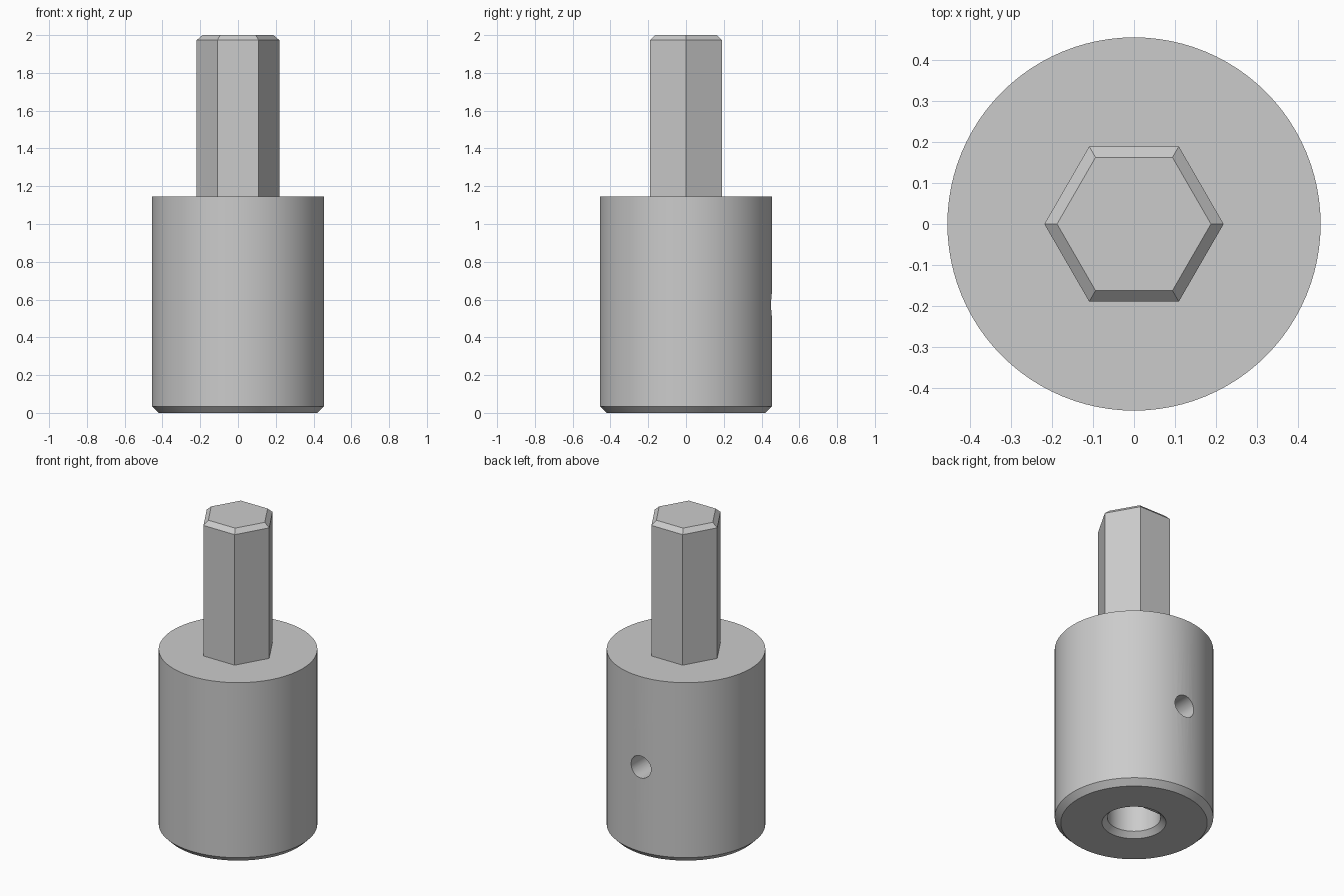
import bpy
import bmesh
from math import cos, sin, tau, pi

if "Cube" in bpy.data.objects:
    bpy.data.objects.remove(bpy.data.objects["Cube"])

steel = bpy.data.materials.new("grey_steel")
steel.use_nodes = True
GREY = (0.6, 0.6, 0.6, 1)
steel.diffuse_color = GREY
steel.node_tree.nodes["Principled BSDF"].inputs["Base Color"].default_value = GREY


def turned(name, profile, sides, flat_y=None):
    """Closed solid with a ring of vertices for each (radius, height) pair."""
    bm = bmesh.new()
    rings = []
    for r, z in profile:
        ring = []
        for i in range(sides):
            a = tau * i / sides
            y = r * sin(a)
            if flat_y is not None:
                y = min(y, flat_y)
            ring.append(bm.verts.new((r * cos(a), y, z)))
        rings.append(ring)
    for low, high in zip(rings, rings[1:]):
        for i in range(sides):
            j = (i + 1) % sides
            bm.faces.new((low[i], low[j], high[j], high[i]))
    bm.faces.new(rings[0][::-1])
    bm.faces.new(rings[-1])
    mesh = bpy.data.meshes.new(name)
    bm.to_mesh(mesh)
    bm.free()
    mesh.materials.append(steel)
    obj = bpy.data.objects.new(name, mesh)
    bpy.context.collection.objects.link(obj)
    return obj


def activate(obj):
    bpy.ops.object.select_all(action='DESELECT')
    obj.select_set(True)
    bpy.context.view_layer.objects.active = obj


def cut(target, cutter):
    mod = target.modifiers.new("cut", 'BOOLEAN')
    mod.operation = 'DIFFERENCE'
    mod.solver = 'EXACT'
    mod.object = cutter
    activate(target)
    bpy.ops.object.modifier_apply(modifier=mod.name)
    bpy.data.objects.remove(cutter)


# Round body with a chamfered lower edge
body = turned("coupler_body", [(0.421, 0), (0.456, 0.035), (0.456, 1.145)], 96)

# D-shaped shaft bore, its countersink, and the set screw hole at the back
cut(body, turned("shaft_bore", [(0.153, -0.05), (0.153, 0.9)], 96, flat_y=0.127))
cut(body, turned("bore_countersink", [(0.194, -0.01), (0.153, 0.031)], 96))
screw_hole = turned("screw_hole", [(0.07, 0.0), (0.07, 0.6)], 48)
screw_hole.rotation_euler.x = -pi / 2
screw_hole.location.z = 0.572
cut(body, screw_hole)

activate(body)
bpy.ops.object.shade_smooth_by_angle(angle=0.5)

# Hexagonal drive shank with a chamfered tip
turned("hex_shank", [(0.219, 1.14), (0.219, 1.973), (0.188, 2.0)], 6)
